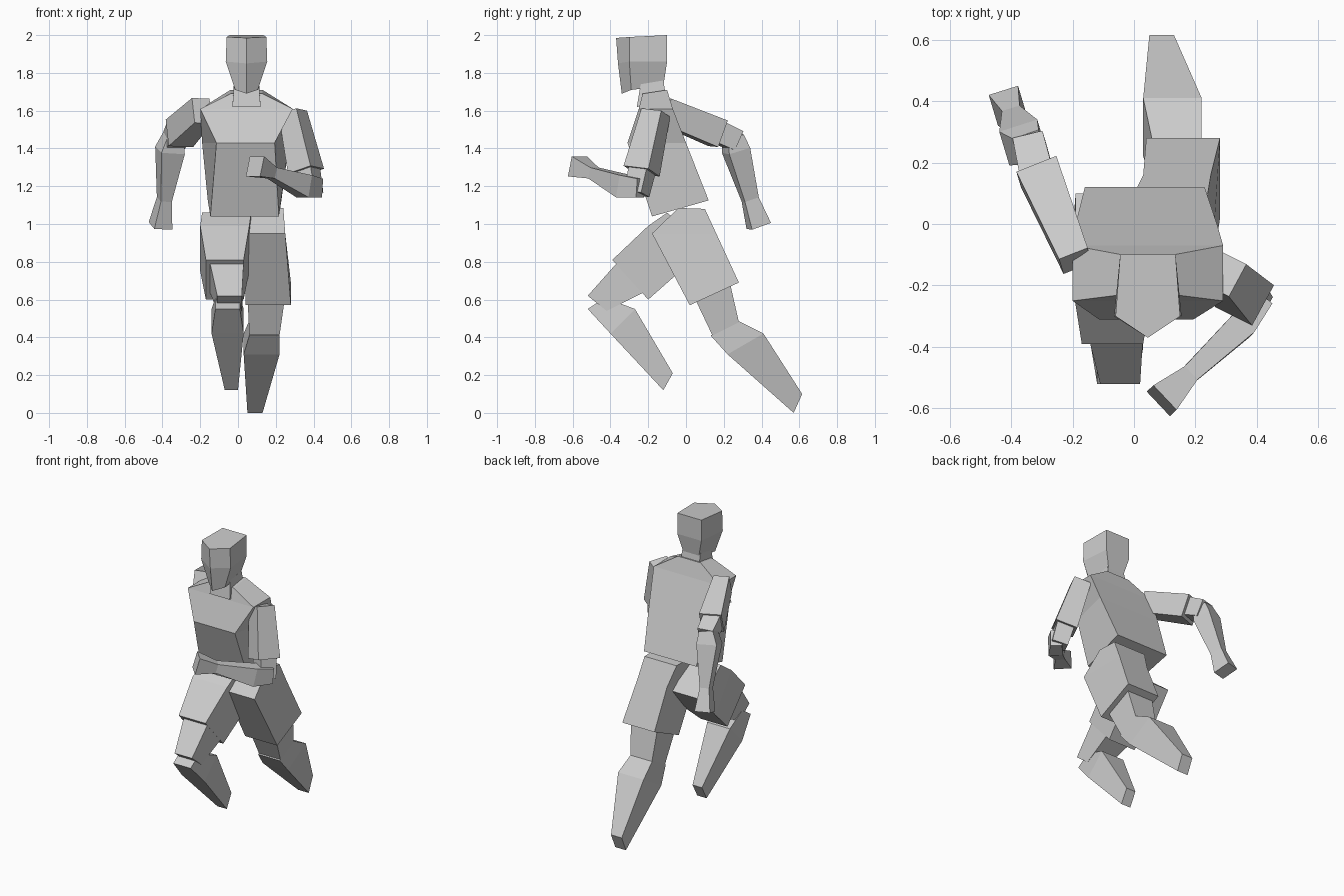
import bpy
import bmesh
from mathutils import Vector

old = bpy.data.objects.get("Cube")
if old:
    bpy.data.objects.remove(old, do_unlink=True)

grey = bpy.data.materials.new("plain grey")
grey.use_nodes = True
colour = (0.6, 0.6, 0.6, 1)
grey.diffuse_color = colour
grey.node_tree.nodes["Principled BSDF"].inputs["Base Color"].default_value = colour


def loft(name, rings):
    """Skin a list of matching point rings and cap both ends."""
    bm = bmesh.new()
    rows = [[bm.verts.new(p) for p in ring] for ring in rings]
    count = len(rows[0])
    for low, high in zip(rows, rows[1:]):
        for i in range(count):
            j = (i + 1) % count
            bm.faces.new((low[i], low[j], high[j], high[i]))
    bm.faces.new(rows[0])
    bm.faces.new(rows[-1])
    bmesh.ops.recalc_face_normals(bm, faces=bm.faces)
    mesh = bpy.data.meshes.new(name)
    bm.to_mesh(mesh)
    bm.free()
    mesh.materials.append(grey)
    obj = bpy.data.objects.new(name, mesh)
    bpy.context.collection.objects.link(obj)
    return obj


def section(x0, x1, front, back, pinch=1.0):
    """Four corners across x, from a front (y, z) to a back (y, z) point."""
    mid, half = (x0 + x1) / 2, (x1 - x0) / 2
    return [(mid - half * pinch, *front), (mid + half * pinch, *front),
            (x1, *back), (x0, *back)]


def block(name, *sections):
    return loft(name, [section(*s) for s in sections])


def arm_part(name, side_axis, *stations):
    """Box swept along (centre, width, depth) stations, square to its path."""
    points = [Vector(s[0]) for s in stations]
    rings = []
    for i, (centre, width, depth) in enumerate(stations):
        along = points[min(i + 1, len(points) - 1)] - points[max(i - 1, 0)]
        along.normalize()
        axis = Vector(side_axis)
        u = (axis - along * axis.dot(along)).normalized()
        v = along.cross(u)
        u, v = u * width / 2, v * depth / 2
        c = points[i]
        rings.append([c - u - v, c + u - v, c + u + v, c - u + v])
    return loft(name, rings)


def head_ring(front_half, back_half, ridge, corner, back):
    """Five-sided ring with a ridge down the middle of the face."""
    mid = 0.045
    return [(mid, *ridge), (mid + front_half, *corner), (mid + back_half, *back),
            (mid - back_half, *back), (mid - front_half, *corner)]


# Head and neck
loft("head", [
    head_ring(0.06, 0.055, (-0.34, 1.69), (-0.29, 1.71), (-0.12, 1.73)),
    head_ring(0.11, 0.09, (-0.36, 1.85), (-0.30, 1.86), (-0.10, 1.86)),
    head_ring(0.105, 0.09, (-0.37, 1.985), (-0.30, 1.99), (-0.10, 2.0)),
])
block("neck",
      (-0.03, 0.12, (-0.26, 1.62), (-0.10, 1.64)),
      (-0.02, 0.11, (-0.24, 1.74), (-0.12, 1.76)))

# Torso leaning forward
block("torso",
      (-0.16, 0.23, (-0.18, 1.04), (0.12, 1.125), 0.93),
      (-0.19, 0.27, (-0.31, 1.43), (0.0, 1.43), 0.67),
      (-0.20, 0.29, (-0.25, 1.61), (-0.07, 1.61)),
      (-0.04, 0.13, (-0.23, 1.69), (-0.10, 1.71)))

# Left leg stretched backward
block("left_thigh",
      (0.0, 0.24, (-0.04, 1.085), (0.10, 1.08)),
      (0.03, 0.25, (-0.18, 0.95), (0.16, 0.95)),
      (0.04, 0.28, (0.02, 0.57), (0.28, 0.69)))
block("left_knee",
      (0.05, 0.25, (0.04, 0.62), (0.23, 0.70)),
      (0.06, 0.22, (0.14, 0.41), (0.28, 0.48)))
block("left_shin",
      (0.06, 0.22, (0.13, 0.41), (0.27, 0.49)),
      (0.03, 0.22, (0.22, 0.31), (0.41, 0.42)),
      (0.05, 0.13, (0.57, 0.0), (0.615, 0.10)))

# Right leg raised forward with a bent knee
block("right_thigh",
      (-0.19, 0.07, (-0.10, 1.06), (0.10, 0.90)),
      (-0.20, 0.06, (-0.20, 0.99), (-0.03, 0.75)),
      (-0.17, 0.03, (-0.39, 0.81), (-0.20, 0.60)))
block("right_knee",
      (-0.15, 0.03, (-0.36, 0.80), (-0.22, 0.64)),
      (-0.11, 0.02, (-0.52, 0.62), (-0.42, 0.54)))
block("right_shin",
      (-0.12, 0.01, (-0.52, 0.55), (-0.43, 0.61)),
      (-0.14, 0.03, (-0.40, 0.42), (-0.27, 0.55)),
      (-0.07, 0.0, (-0.12, 0.12), (-0.07, 0.21)))

# Left arm bent across the front
slant = (0.45, 0.9, 0)
arm_part("left_upper_arm", slant,
         ((0.29, -0.16, 1.59), 0.12, 0.11),
         ((0.36, -0.235, 1.28), 0.15, 0.14))
arm_part("left_elbow", slant,
         ((0.36, -0.23, 1.30), 0.11, 0.11),
         ((0.385, -0.26, 1.16), 0.10, 0.10))
arm_part("left_forearm", (0, 0, 1),
         ((0.42, -0.24, 1.19), 0.10, 0.07),
         ((0.35, -0.33, 1.20), 0.12, 0.09),
         ((0.18, -0.49, 1.27), 0.06, 0.06),
         ((0.09, -0.575, 1.305), 0.11, 0.11))

# Right arm swung back
across = (1, 0.3, 0)
arm_part("right_upper_arm", across,
         ((-0.19, -0.12, 1.60), 0.10, 0.14),
         ((-0.31, 0.17, 1.48), 0.14, 0.15))
arm_part("right_elbow", across,
         ((-0.31, 0.14, 1.50), 0.11, 0.12),
         ((-0.34, 0.27, 1.44), 0.10, 0.11))
arm_part("right_forearm", across,
         ((-0.34, 0.25, 1.47), 0.09, 0.09),
         ((-0.36, 0.265, 1.39), 0.13, 0.12),
         ((-0.39, 0.34, 1.13), 0.06, 0.08),
         ((-0.41, 0.385, 0.99), 0.10, 0.11))
